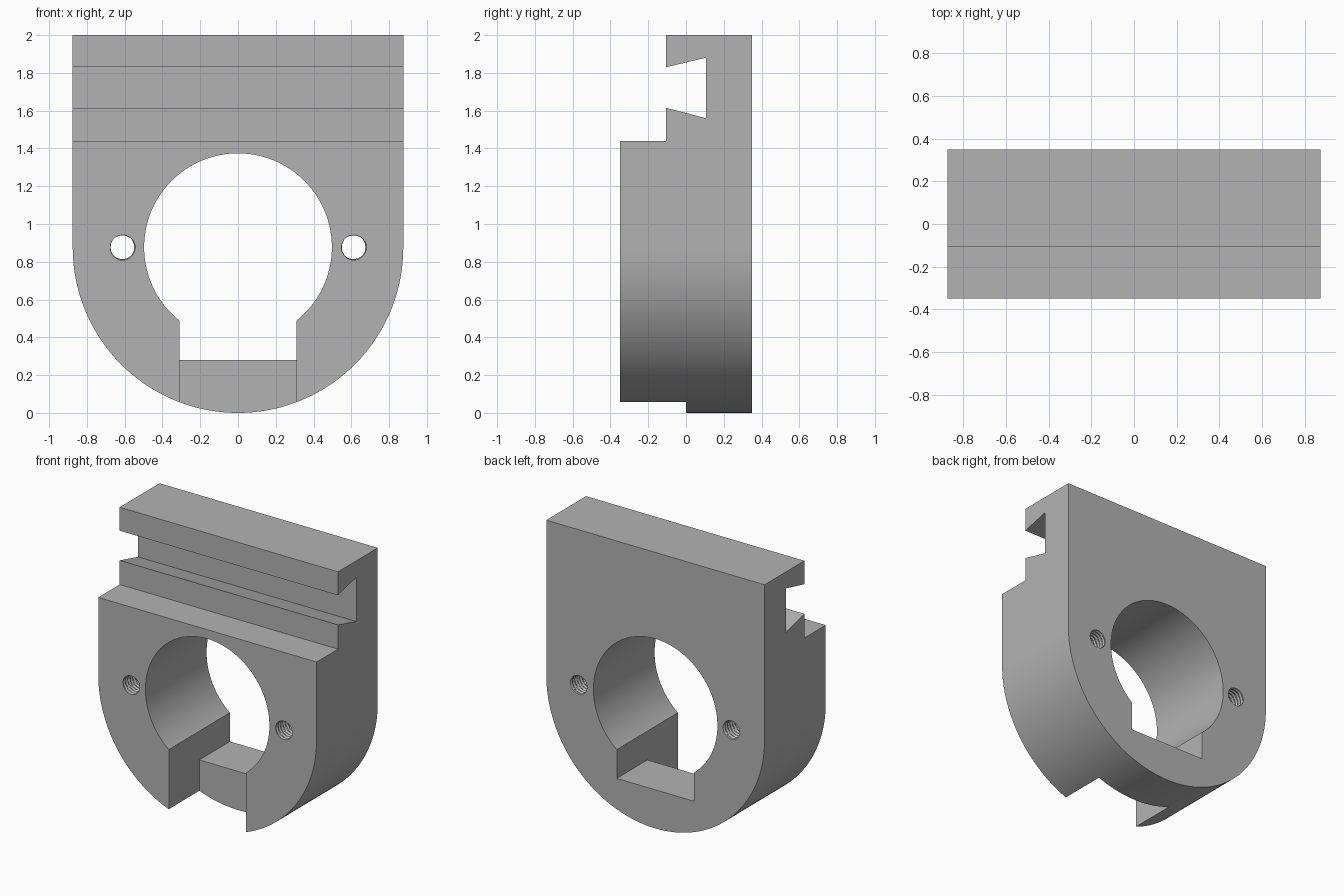
import bpy, bmesh
from math import sin, cos, pi, radians
from mathutils import Vector

cube = bpy.data.objects.get("Cube")
if cube:
    bpy.data.objects.remove(cube, do_unlink=True)

HALF_W, HALF_D, BORE_Z = 0.875, 0.35, 0.877

steel = bpy.data.materials.new("plain grey")
steel.use_nodes = True
grey = (0.45, 0.45, 0.45, 1)
steel.diffuse_color = grey
steel.node_tree.nodes["Principled BSDF"].inputs["Base Color"].default_value = grey


def finish(name, bm):
    bmesh.ops.recalc_face_normals(bm, faces=bm.faces)
    mesh = bpy.data.meshes.new(name)
    bm.to_mesh(mesh)
    bm.free()
    mesh.materials.append(steel)
    ob = bpy.data.objects.new(name, mesh)
    bpy.context.collection.objects.link(ob)
    return ob


def prism(name, points, offset):
    """Extrude a closed outline along the offset vector."""
    bm = bmesh.new()
    face = bm.faces.new([bm.verts.new(p) for p in points])
    out = bmesh.ops.extrude_face_region(bm, geom=[face])
    moved = [v for v in out["geom"] if isinstance(v, bmesh.types.BMVert)]
    bmesh.ops.translate(bm, verts=moved, vec=Vector(offset))
    return finish(name, bm)


def box(name, x, y0, y1, z0, z1):
    return prism(name, [(-x, y0, z0), (x, y0, z0), (x, y0, z1), (-x, y0, z1)], (0, y1 - y0, 0))


def thread_cutter(name, x, minor=0.062, major=0.071, pitch=0.027, sides=32):
    """Closed rod whose radius follows a helical V thread."""
    bm = bmesh.new()
    rows = []
    steps = 4
    count = int(2 * (HALF_D + 0.03) / pitch * steps)
    for i in range(count + 1):
        y = -HALF_D - 0.03 + i * pitch / steps
        row = []
        for j in range(sides):
            phase = (i / steps + j / sides) % 1
            r = minor + (major - minor) * abs(2 * phase - 1)
            a = 2 * pi * j / sides
            row.append(bm.verts.new((x + r * cos(a), y, BORE_Z + r * sin(a))))
        rows.append(row)
    for a, b in zip(rows, rows[1:]):
        for j in range(sides):
            k = (j + 1) % sides
            bm.faces.new((a[j], a[k], b[k], b[j]))
    bm.faces.new(rows[0])
    bm.faces.new(rows[-1])
    return finish(name, bm)


# U-shaped body: square top, round bottom
arc = [pi + pi * i / 96 for i in range(97)]
outline = [(HALF_W * cos(a), -HALF_D, HALF_W + HALF_W * sin(a)) for a in arc]
outline += [(HALF_W, -HALF_D, 2), (-HALF_W, -HALF_D, 2)]
body = prism("clamp_body", outline, (0, 2 * HALF_D, 0))

# Front step and dovetail groove, as one side profile swept across the width
profile = [(-0.5, 1.44), (-0.105, 1.44), (-0.105, 1.615), (0.105, 1.56),
           (0.105, 1.88), (-0.105, 1.83), (-0.105, 2.1), (-0.5, 2.1)]
dovetail = prism("dovetail_cutter", [(-1, y, z) for y, z in profile], (2, 0, 0))

# Central bore
ring = [2 * pi * i / 128 for i in range(128)]
bore = prism("bore_cutter", [(0.497 * cos(a), -0.5, BORE_Z + 0.497 * sin(a)) for a in ring], (0, 1, 0))

# Slot below the bore: open through the bottom at the front, with a ledge behind
slot = box("slot_cutter", 0.31, -0.5, 0.5, 0.28, BORE_Z)
gap = box("front_gap_cutter", 0.31, -0.5, 0.0, -0.1, 0.6)

# Threaded holes on both sides of the bore
threads = [thread_cutter(f"{side}_thread_cutter", x)
           for side, x in (("left", 0.612), ("right", -0.612))]

for cutter in [dovetail, bore, slot, gap] + threads:
    cutter.hide_render = True
    cutter.hide_viewport = True
    cutter.display_type = 'WIRE'
    mod = body.modifiers.new(cutter.name, 'BOOLEAN')
    mod.operation = 'DIFFERENCE'
    mod.solver = 'EXACT'
    mod.object = cutter

# Apply the cuts, then drop the cutters
bpy.context.view_layer.update()
graph = bpy.context.evaluated_depsgraph_get()
result = bpy.data.meshes.new_from_object(body.evaluated_get(graph))
body.modifiers.clear()
body.data = result
for cutter in [dovetail, bore, slot, gap] + threads:
    bpy.data.objects.remove(cutter, do_unlink=True)

bpy.ops.object.select_all(action='DESELECT')
body.select_set(True)
bpy.context.view_layer.objects.active = body
bpy.ops.object.shade_smooth_by_angle(angle=radians(25))
